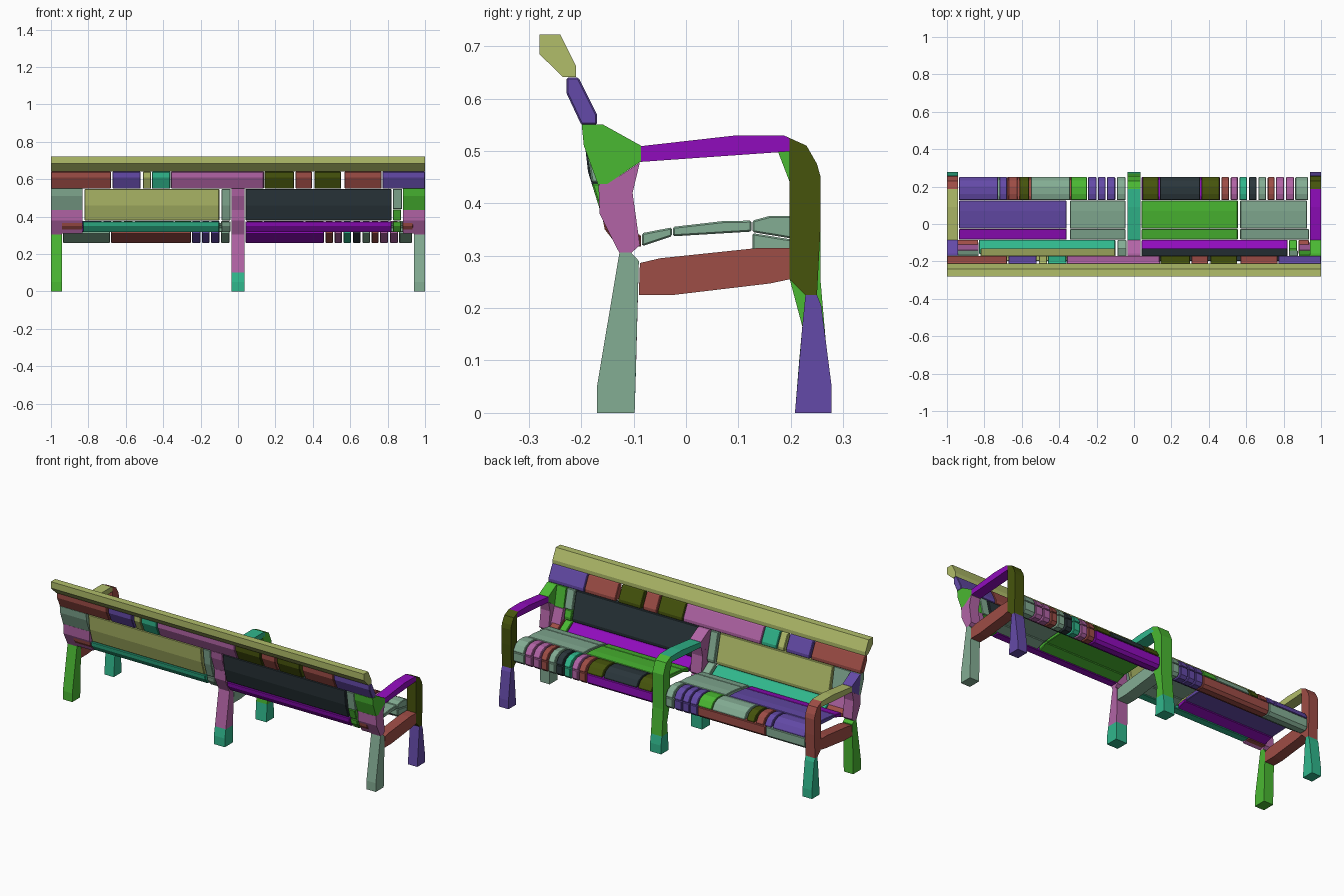
import bpy, bmesh

cube = bpy.data.objects.get("Cube")
if cube:
    bpy.data.objects.remove(cube, do_unlink=True)


def linear(c):
    c /= 255
    return c / 12.92 if c <= 0.04045 else ((c + 0.055) / 1.055) ** 2.4


PALETTE = {
    "green": (74, 184, 50), "violet": (100, 74, 168), "purple": (144, 12, 188),
    "olive": (70, 84, 12), "sage": (132, 173, 148), "pink": (178, 100, 166),
    "brick": (158, 77, 70), "khaki": (177, 189, 106), "teal": (48, 183, 140),
    "charcoal": (42, 54, 59),
}
MATS = {}
for label, rgb in PALETTE.items():
    m = bpy.data.materials.new(label)
    m.use_nodes = True
    col = tuple(linear(c) for c in rgb) + (1,)
    m.diffuse_color = col
    m.node_tree.nodes["Principled BSDF"].inputs["Base Color"].default_value = col
    MATS[label] = m


def prism(name, profile, x0, x1, color, chamfer=0.0):
    """Extrude a (y, z) outline from x0 to x1."""
    bm = bmesh.new()
    a = [bm.verts.new((x0, y, z)) for y, z in profile]
    b = [bm.verts.new((x1, y, z)) for y, z in profile]
    n = len(profile)
    bm.faces.new(a)
    bm.faces.new(b[::-1])
    for i in range(n):
        j = (i + 1) % n
        bm.faces.new((a[j], a[i], b[i], b[j]))
    bmesh.ops.recalc_face_normals(bm, faces=bm.faces)
    me = bpy.data.meshes.new(name)
    bm.to_mesh(me)
    bm.free()
    me.materials.append(MATS[color])
    ob = bpy.data.objects.new(name, me)
    bpy.context.collection.objects.link(ob)
    if chamfer:
        mod = ob.modifiers.new("chamfer", "BEVEL")
        mod.width = chamfer
        mod.segments = 1
        mod.limit_method = "ANGLE"
        mod.angle_limit = 1.0
    return ob


def row(name, profile, pieces):
    """Lay a row of planks along x, each given as (start, end, colour)."""
    for i, (x0, x1, color) in enumerate(pieces, 1):
        prism(f"{name}_{i}", profile, x0, x1, color, 0.003)


# Outlines of the planks, as (y, z)
TOP_RAIL = [(-.28, .722), (-.24, .722), (-.21, .662), (-.21, .641), (-.235, .641), (-.28, .685)]
UPPER = [(-.228, .64), (-.205, .64), (-.17, .57), (-.17, .55), (-.2, .55), (-.228, .61)]
PANEL = [(-.197, .548), (-.168, .548), (-.132, .4), (-.135, .38), (-.162, .38), (-.187, .46)]
PANEL_HIGH = [(-.197, .548), (-.168, .548), (-.142, .44), (-.18, .44)]
PANEL_LOW = [(-.18, .438), (-.142, .438), (-.132, .4), (-.135, .38), (-.162, .38)]
LOWER = [(-.16, .375), (-.138, .372), (-.086, .338), (-.086, .318), (-.13, .318), (-.155, .35)]
SEAT_BACK = [(-.084, .343), (-.027, .354), (-.027, .337), (-.084, .318)]
SEAT_MID = [(-.025, .355), (.07, .366), (.125, .367), (.125, .346), (-.025, .337)]
SEAT_FRONT = [(.127, .367), (.16, .376), (.2, .376), (.232, .362), (.25, .335), (.25, .325), (.127, .345)]
FASCIA = [(.127, .343), (.25, .323), (.25, .275), (.235, .26), (.2, .26), (.127, .31)]

# Backrest
prism("top_rail", TOP_RAIL, -1, 1, "khaki")
row("upper_back_plank", UPPER, [
    (-1, -.68, "brick"), (-.67, -.52, "violet"), (-.508, -.465, "khaki"),
    (-.46, -.362, "teal"), (-.358, .138, "pink"), (.142, .3, "olive"),
    (.308, .395, "brick"), (.408, .552, "olive"), (.57, .768, "brick"), (.772, 1, "violet")])
row("back_panel", PANEL, [(-.82, -.1, "khaki"), (-.088, -.04, "sage"), (.04, .82, "charcoal")])
prism("back_end_upper", PANEL_HIGH, .828, .878, "sage", .003)
prism("back_end_lower", PANEL_LOW, .828, .872, "green", .003)
row("lower_back_plank", LOWER, [
    (-.83, -.1, "teal"), (-.088, -.04, "sage"), (.04, .822, "purple"),
    (.828, .872, "green"), (.88, .935, "brick")])

# Seat
row("rear_seat_plank", SEAT_BACK, [
    (-.935, -.36, "purple"), (-.342, -.045, "sage"), (.04, .555, "green"), (.568, .935, "sage")])
row("middle_seat_plank", SEAT_MID, [
    (-.935, -.36, "violet"), (-.342, -.045, "sage"), (.04, .555, "green"), (.568, .925, "sage")])

# Short blocks that wrap over both the front edge and the fascia
blocks = [
    (-.245, -.2, "violet"), (-.193, -.152, "violet"), (-.145, -.1, "violet"), (-.09, -.045, "sage"),
    (.468, .508, "brick"), (.517, .555, "pink"), (.565, .605, "teal"), (.615, .655, "charcoal"),
    (.665, .705, "sage"), (.715, .752, "brick"), (.76, .803, "pink"), (.812, .855, "pink"),
    (.862, .93, "sage")]
row("front_seat_block", SEAT_FRONT, blocks + [
    (-.935, -.728, "violet"), (-.72, -.678, "violet"), (-.67, -.622, "brick"),
    (-.612, -.562, "olive"), (-.552, -.342, "sage"), (-.338, -.25, "green"),
    (.045, .132, "olive"), (.138, .352, "charcoal"), (.36, .458, "olive")])
row("fascia", FASCIA, blocks + [
    (-.935, -.685, "sage"), (-.68, -.25, "brick"), (.04, .46, "purple")])

# Outlines of the three iron frames, as (y, z)
REAR_LEG = [(-.17, 0), (-.098, 0), (-.09, .29), (-.105, .306), (-.127, .306), (-.17, .05)]
REAR_LEG_TOP = [(-.161, .1), (-.095, .1), (-.09, .29), (-.105, .306), (-.127, .306)]
REAR_FOOT = [(-.17, 0), (-.098, 0), (-.095, .1), (-.161, .1), (-.17, .05)]
STEM = [(-.165, .437), (-.15, .437), (-.088, .478), (-.102, .42), (-.088, .32),
        (-.105, .305), (-.127, .305), (-.155, .37)]
STEM_WIDE = [(-.167, .435), (-.14, .435), (-.1, .325), (-.13, .31), (-.165, .38)]
KNUCKLE = [(-.168, .55), (-.158, .55), (-.086, .51), (-.086, .48), (-.15, .437)]
KNUCKLE_WIDE = [(-.199, .55), (-.165, .55), (-.142, .437), (-.168, .436), (-.195, .51)]
ARM = [(-.087, .479), (-.087, .509), (.09, .529), (.188, .529), (.198, .523), (.198, .499)]
POST = [(.198, .523), (.188, .529), (.23, .51), (.25, .475), (.257, .45), (.257, .36),
        (.25, .225), (.228, .225), (.198, .255)]
FRONT_LEG = [(.228, .225), (.25, .225), (.258, .205), (.278, .05), (.278, 0), (.208, 0), (.222, .165)]
CENTRE_POST = [(.175, .5), (.188, .529), (.23, .51), (.257, .45), (.257, .25), (.27, .1),
               (.216, .1), (.222, .165), (.198, .255), (.198, .44)]
FRONT_FOOT = [(.216, .1), (.27, .1), (.278, .05), (.278, 0), (.208, 0)]
SIDE_RAIL = [(-.088, .286), (-.05, .295), (.14, .315), (.198, .315), (.198, .255),
             (.16, .247), (-.025, .225), (-.09, .225)]

FRAMES = {
    "right": (-1, -.94, -1, -.832, dict(
        leg="green", stem="pink", joint="violet", knuckle="sage", arm="khaki",
        post="brick", foot="teal", rail="brick")),
    "left": (.94, 1, .882, 1, dict(
        leg="sage", stem="pink", joint="green", knuckle="green", arm="purple",
        post="olive", foot="violet", rail="brick")),
}
for side, (x0, x1, w0, w1, c) in FRAMES.items():
    side = "left" if x0 > 0 else "right"
    prism(f"{side}_rear_leg", REAR_LEG, x0, x1, c["leg"])
    prism(f"{side}_stem", STEM, x0, x1, c["stem"])
    prism(f"{side}_stem_bracket", STEM_WIDE, w0, w1, c["stem"])
    prism(f"{side}_arm_joint", KNUCKLE, x0, x1, c["joint"])
    prism(f"{side}_back_bracket", KNUCKLE_WIDE, w0, w1, c["knuckle"])
    prism(f"{side}_armrest", ARM, x0, x1, c["arm"])
    prism(f"{side}_front_post", POST, x0, x1, c["post"])
    prism(f"{side}_front_leg", FRONT_LEG, x0, x1, c["foot"])
    prism(f"{side}_side_rail", SIDE_RAIL, x0, x1, c["rail"])
# Brick end piece under the right bracket
prism("right_lower_end", LOWER, -.94, -.835, "brick")

# Centre frame
for name, outline, color in [
        ("rear_leg", REAR_LEG_TOP, "pink"), ("rear_foot", REAR_FOOT, "teal"),
        ("stem", STEM, "pink"), ("arm_joint", KNUCKLE, "pink"),
        ("back_bracket", KNUCKLE_WIDE, "pink"), ("lower_bracket", STEM_WIDE, "pink"),
        ("armrest", ARM, "teal"), ("front_post", CENTRE_POST, "green"),
        ("front_foot", FRONT_FOOT, "teal"), ("side_rail", SIDE_RAIL, "sage")]:
    prism(f"centre_{name}", outline, -.035, .035, color)
